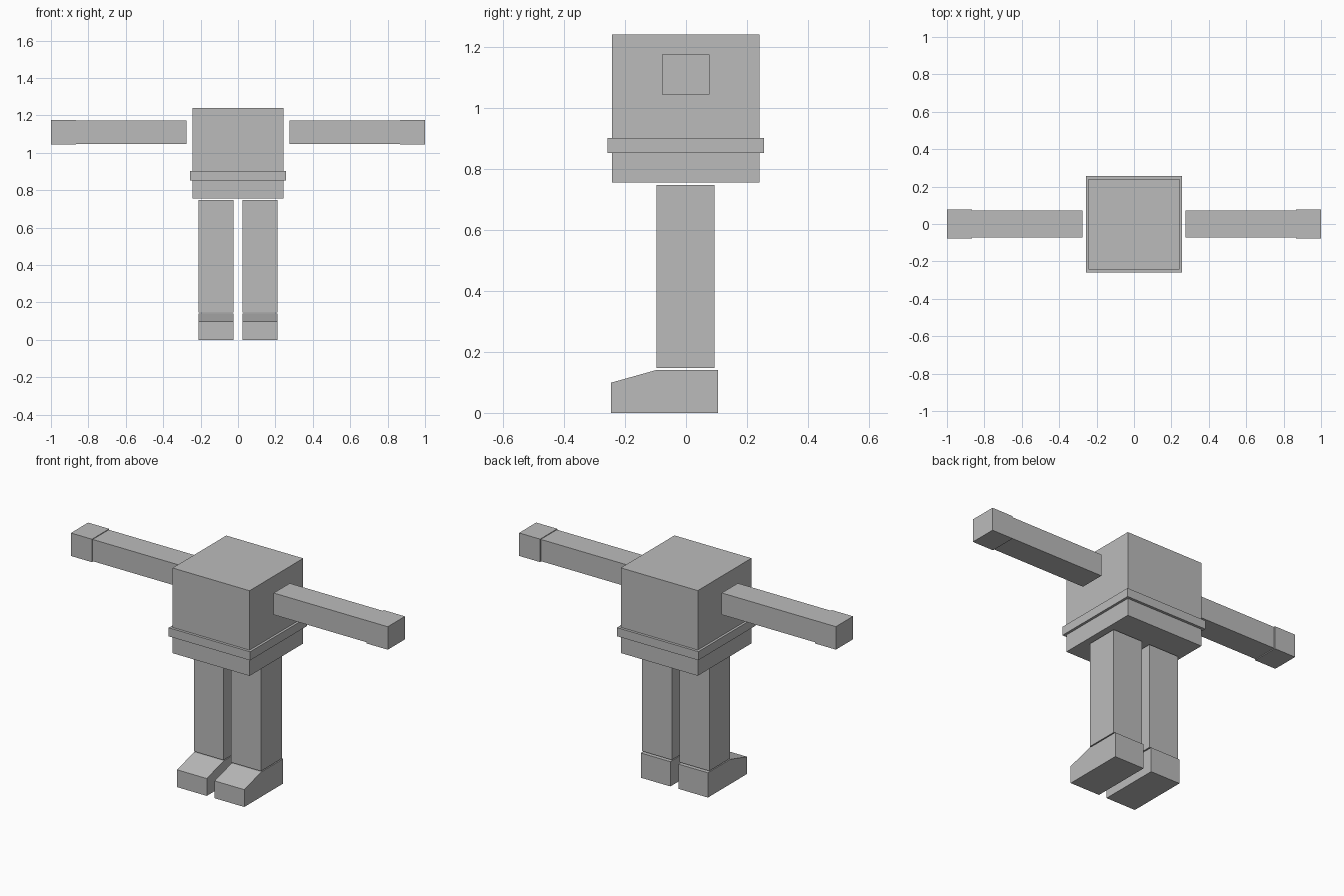
import bpy
import bmesh

if "Cube" in bpy.data.objects:
    bpy.data.objects.remove(bpy.data.objects["Cube"])

grey = bpy.data.materials.new("plain_grey")
grey.diffuse_color = (0.5, 0.5, 0.5, 1)
grey.use_nodes = True
grey.node_tree.nodes["Principled BSDF"].inputs["Base Color"].default_value = grey.diffuse_color


def prism(name, profile, x0, x1):
    """Extrude a (y, z) outline from x0 to x1."""
    bm = bmesh.new()
    face = bm.faces.new([bm.verts.new((x0, y, z)) for y, z in profile])
    ext = bmesh.ops.extrude_face_region(bm, geom=[face])["geom"]
    moved = [v for v in ext if isinstance(v, bmesh.types.BMVert)]
    bmesh.ops.translate(bm, vec=(x1 - x0, 0, 0), verts=moved)
    bmesh.ops.recalc_face_normals(bm, faces=bm.faces)
    mesh = bpy.data.meshes.new(name)
    bm.to_mesh(mesh)
    bm.free()
    mesh.materials.append(grey)
    obj = bpy.data.objects.new(name, mesh)
    bpy.context.collection.objects.link(obj)
    return obj


def box(name, x0, x1, y0, y1, z0, z1):
    return prism(name, [(y0, z0), (y1, z0), (y1, z1), (y0, z1)], x0, x1)


# Torso and belt
box("torso", -0.243, 0.243, -0.243, 0.241, 0.755, 1.241)
box("belt", -0.257, 0.257, -0.258, 0.256, 0.853, 0.902)

# Shoe outline with a sloping toe
shoe = [(-0.246, 0), (0.105, 0), (0.105, 0.141), (-0.096, 0.141), (-0.246, 0.099)]

# Limbs on both sides
for side, s in (("left", -1), ("right", 1)):
    box(side + "_arm", s * 0.276, s * 0.866, -0.073, 0.072, 1.048, 1.172)
    box(side + "_hand", s * 0.867, s * 1.0, -0.078, 0.077, 1.044, 1.175)
    box(side + "_leg", s * 0.024, s * 0.212, -0.096, 0.093, 0.147, 0.748)
    prism(side + "_foot", shoe, s * 0.025, s * 0.212)
